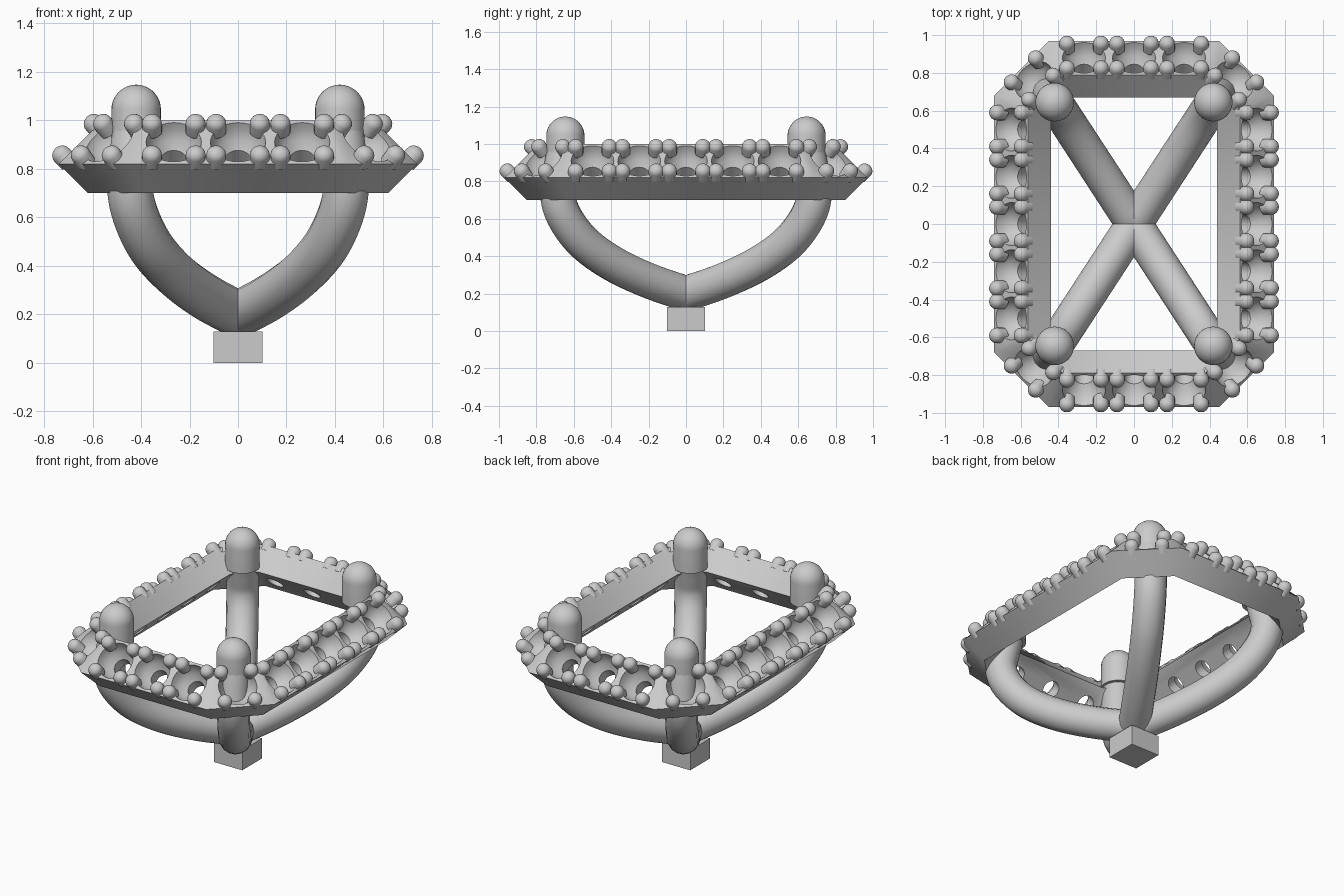
import bpy, bmesh
from math import sin, cos, pi, sqrt, radians
from mathutils import Vector, Matrix

if "Cube" in bpy.data.objects:
    bpy.data.objects.remove(bpy.data.objects["Cube"])


def finish(name, bm, smooth=True):
    bmesh.ops.recalc_face_normals(bm, faces=bm.faces)
    me = bpy.data.meshes.new(name)
    bm.to_mesh(me)
    bm.free()
    ob = bpy.data.objects.new(name, me)
    bpy.context.collection.objects.link(ob)
    if smooth:
        smooth_object(ob)
    return ob


def smooth_object(ob):
    bpy.ops.object.select_all(action='DESELECT')
    ob.select_set(True)
    bpy.context.view_layer.objects.active = ob
    bpy.ops.object.shade_smooth_by_angle(angle=radians(32))


def lathe(bm, profile, mat, n):
    """Closed turned solid from (radius, height) points, capped at both ends."""
    rings = [[bm.verts.new(mat @ Vector((r * cos(2 * pi * i / n), r * sin(2 * pi * i / n), h)))
              for i in range(n)] for r, h in profile]
    for a, b in zip(rings, rings[1:]):
        for i in range(n):
            j = (i + 1) % n
            bm.faces.new((a[i], a[j], b[j], b[i]))
    bm.faces.new(rings[0][::-1])
    bm.faces.new(rings[-1])


def domed(r, base, shoulder, height, steps=8):
    """Profile of a post with a rounded top."""
    return [(r, base)] + [(r * cos(a), shoulder + height * sin(a))
                          for a in (i * pi / 2 / steps * 0.97 for i in range(steps + 1))]


# Octagonal halo frame: tilted rectangular section, (inset, z)
def octagon(d):
    k = d * (sqrt(2) - 1)
    x, y, cx, cy = 0.74 - d, 0.97 - d, 0.45 - k, 0.68 - k
    return [(x, -cy), (x, cy), (cx, y), (-cx, y), (-x, cy), (-x, -cy), (-cx, -y), (cx, -y)]


bm = bmesh.new()
section = [(0.12, 0.70), (0.0, 0.82), (0.18, 1.0), (0.30, 0.88)]
loops = [[bm.verts.new((x, y, z)) for x, y in octagon(d)] for d, z in section]
for k in range(4):
    a, b = loops[k], loops[(k + 1) % 4]
    for i in range(8):
        j = (i + 1) % 8
        bm.faces.new((a[i], a[j], b[j], b[i]))
halo = finish("halo_frame", bm, smooth=False)

# Stone seat positions: (centre on sloped face, outward direction)
seats = []
for s in (1, -1):
    seats += [(Vector((s * 0.65, 0.25 * i, 0.91)), Vector((s, 0, 0))) for i in range(-2, 3)]
    seats += [(Vector((0.265 * i, s * 0.88, 0.91)), Vector((0, s, 0))) for i in (-1, 0, 1)]
    for t in (1, -1):
        seats.append((Vector((s * 0.531, t * 0.761, 0.91)), Vector((s, t, 0)).normalized()))

# Seat cutters and small bead prongs
cut, beads = bmesh.new(), bmesh.new()
for c, out in seats:
    n = (out + Vector((0, 0, 1))).normalized()
    t = Vector((0, 0, 1)).cross(out)
    s = n.cross(t)
    mat = Matrix.Translation(c) @ Matrix((t, s, n)).transposed().to_4x4()
    lathe(cut, [(0.052, -0.25), (0.052, -0.10), (0.085, -0.07), (0.106, -0.035),
                (0.114, 0.0), (0.114, 0.05)], mat, 32)
    for u in (-0.09, 0.09):
        for v in (-0.092, 0.092):
            lathe(beads, domed(0.041, -0.03, 0.018, 0.037, 6),
                  mat @ Matrix.Translation((u, v, 0)), 18)
finish("bead_prongs", beads)
cutter = finish("seat_cutter", cut, smooth=False)
cutter.hide_render = True
mod = halo.modifiers.new("seats", 'BOOLEAN')
mod.operation, mod.solver, mod.object = 'DIFFERENCE', 'EXACT', cutter
bpy.context.view_layer.objects.active = halo
bpy.ops.object.modifier_apply(modifier=mod.name)
bpy.data.objects.remove(cutter)
smooth_object(halo)

# Two crossing cradle bars, each a full diagonal tube
key = [(0, 0.2), (0.24, 0.27), (0.47, 0.362), (0.655, 0.475), (0.775, 0.61),
       (0.818, 0.73), (0.80, 0.85), (0.77, 0.97)]
pts = [Vector(p) for p in key]
pts = [2 * pts[0] - pts[1]] + pts + [2 * pts[-1] - pts[-2]]
half = []
for i in range(1, len(pts) - 2):
    p0, p1, p2, p3 = pts[i - 1:i + 3]
    for k in range(6):
        t = k / 6
        half.append(0.5 * (2 * p1 + (p2 - p0) * t + (2 * p0 - 5 * p1 + 4 * p2 - p3) * t * t
                           + (3 * p1 - p0 - 3 * p2 + p3) * t ** 3))
half.append(pts[-2])
path = [(-p.x, p.y) for p in reversed(half[1:])] + [(p.x, p.y) for p in half]
for name, sx in (("cradle_bar_a", 1), ("cradle_bar_b", -1)):
    cu = bpy.data.curves.new(name, 'CURVE')
    cu.dimensions = '3D'
    cu.bevel_depth, cu.bevel_resolution, cu.use_fill_caps = 0.096, 6, True
    sp = cu.splines.new('POLY')
    sp.points.add(len(path) - 1)
    for q, (r, z) in zip(sp.points, path):
        q.co = (sx * r * 0.546, r * 0.838, z, 1)
    ob = bpy.data.objects.new(name, cu)
    bpy.context.collection.objects.link(ob)
    bpy.ops.object.select_all(action='DESELECT')
    ob.select_set(True)
    bpy.context.view_layer.objects.active = ob
    bpy.ops.object.convert(target='MESH')
    smooth_object(bpy.context.view_layer.objects.active)

# Large domed corner prongs
bm = bmesh.new()
for x in (-0.42, 0.42):
    for y in (-0.645, 0.645):
        lathe(bm, domed(0.102, 0.90, 1.045, 0.102, 10), Matrix.Translation((x, y, 0)), 32)
finish("corner_prongs", bm)

# Square base peg
bm = bmesh.new()
bmesh.ops.create_cube(bm, size=1, matrix=Matrix.Translation((0, 0, 0.065))
                      @ Matrix.Diagonal((0.204, 0.204, 0.13, 1)))
finish("base_peg", bm, smooth=False)
